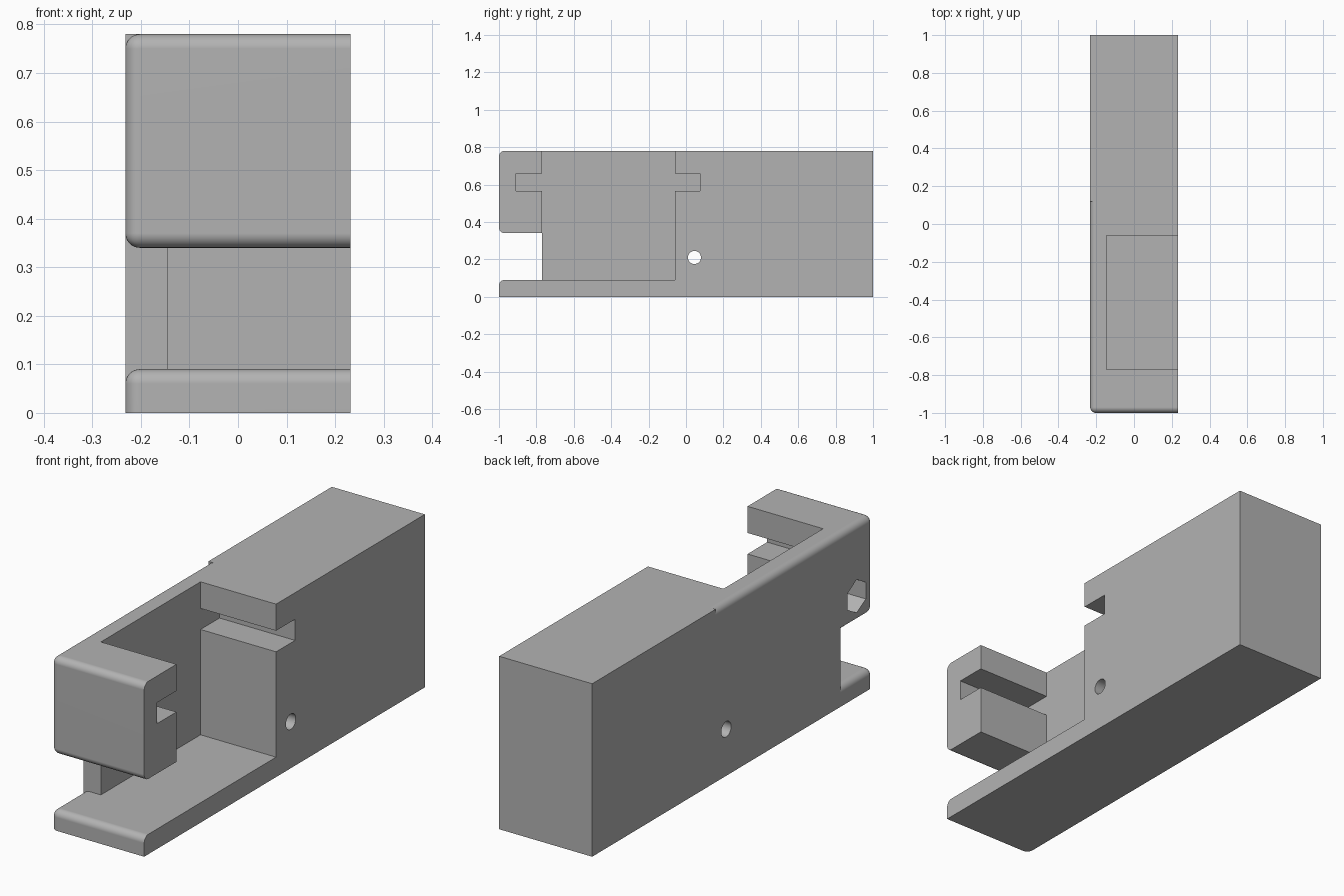
import bpy, bmesh, math
from mathutils import Matrix

if "Cube" in bpy.data.objects:
    bpy.data.objects.remove(bpy.data.objects["Cube"])

XL, XR, TOP, R = -0.232, 0.232, 0.78, 0.03

grey = bpy.data.materials.new("light_grey")
grey.diffuse_color = (0.45, 0.45, 0.45, 1)
grey.use_nodes = True
grey.node_tree.nodes["Principled BSDF"].inputs["Base Color"].default_value = grey.diffuse_color


def make_object(name, bm):
    bmesh.ops.recalc_face_normals(bm, faces=bm.faces)
    mesh = bpy.data.meshes.new(name)
    bm.to_mesh(mesh)
    bm.free()
    mesh.materials.append(grey)
    obj = bpy.data.objects.new(name, mesh)
    bpy.context.collection.objects.link(obj)
    return obj


def box(name, x, y, z, rounded=()):
    """Box from ranges; 'rounded' lists edge midpoints (None = any value) to fillet."""
    bm = bmesh.new()
    bmesh.ops.create_cube(bm, size=1)
    for v in bm.verts:
        v.co = [r[0] if c < 0 else r[1] for c, r in zip(v.co, (x, y, z))]

    def on_edge(e, rule):
        return all(p is None or all(abs(v.co[i] - p) < 1e-5 for v in e.verts)
                   for i, p in enumerate(rule))
    edges = [e for e in bm.edges if any(on_edge(e, rule) for rule in rounded)]
    if edges:
        bmesh.ops.bevel(bm, geom=edges, offset=R, offset_type='OFFSET',
                        segments=8, profile=0.5, affect='EDGES')
    return make_object(name, bm)


def rod(name, radius, sides, x, y, z):
    """Prism along x, with a corner pointing up."""
    bm = bmesh.new()
    bmesh.ops.create_cone(bm, cap_ends=True, segments=sides, radius1=radius,
                          radius2=radius, depth=x[1] - x[0])
    angle = max(bm.verts, key=lambda v: v.co.y).co
    turn = math.pi / 2 - math.atan2(angle.y, angle.x)
    bmesh.ops.rotate(bm, verts=bm.verts, matrix=Matrix.Rotation(turn, 3, 'Z'))
    for v in bm.verts:
        a, b, c = v.co
        v.co = ((x[0] + x[1]) / 2 + c, y + a, z + b)
    return make_object(name, bm)


def combine(target, other, operation):
    other.hide_render = True
    mod = target.modifiers.new(operation.lower(), 'BOOLEAN')
    mod.operation, mod.solver, mod.object = operation, 'EXACT', other
    bpy.context.view_layer.objects.active = target
    bpy.ops.object.modifier_apply(modifier=mod.name)
    bpy.data.objects.remove(other)


X = (XL, XR)
# Middle body with a rounded top left edge
body = box("bracket_body", X, (-0.77, 0.12), (0, TOP), [(XL, None, TOP)])
# Square rear block
combine(body, box("rear_block", X, (0.12, 1), (0, TOP)), 'UNION')
# Rounded upper front block
combine(body, box("front_block", X, (-1, -0.77), (0.34, TOP),
                  [(XL, None, TOP), (XL, None, 0.34), (XL, -1, None),
                   (None, -1, TOP), (None, -1, 0.34)]), 'UNION')
# Rounded front end of the base plate
combine(body, box("base_lip", X, (-1, -0.77), (0, 0.09),
                  [(XL, None, 0.09), (XL, -1, None), (None, -1, 0.09)]), 'UNION')

# Pocket open to the top and right, and the slot crossing it
combine(body, box("pocket_cutter", (-0.145, 0.4), (-0.77, -0.06), (0.09, 1)), 'DIFFERENCE')
combine(body, box("slot_cutter", (-0.145, 0.4), (-0.91, 0.075), (0.565, 0.66)), 'DIFFERENCE')

# Screw holes with hexagonal nut recesses on the left
for y, z in ((-0.885, 0.455), (0.045, 0.21)):
    combine(body, rod("hole_cutter", 0.035, 32, (-0.4, 0.4), y, z), 'DIFFERENCE')
    combine(body, rod("nut_cutter", 0.075, 6, (-0.4, XL + 0.14), y, z), 'DIFFERENCE')

# Smooth fillets, flat faces elsewhere
bpy.ops.object.select_all(action='DESELECT')
body.select_set(True)
bpy.context.view_layer.objects.active = body
bpy.ops.object.shade_smooth_by_angle(angle=math.radians(30))
weighted = body.modifiers.new("weighted_normals", 'WEIGHTED_NORMAL')
weighted.keep_sharp = True
